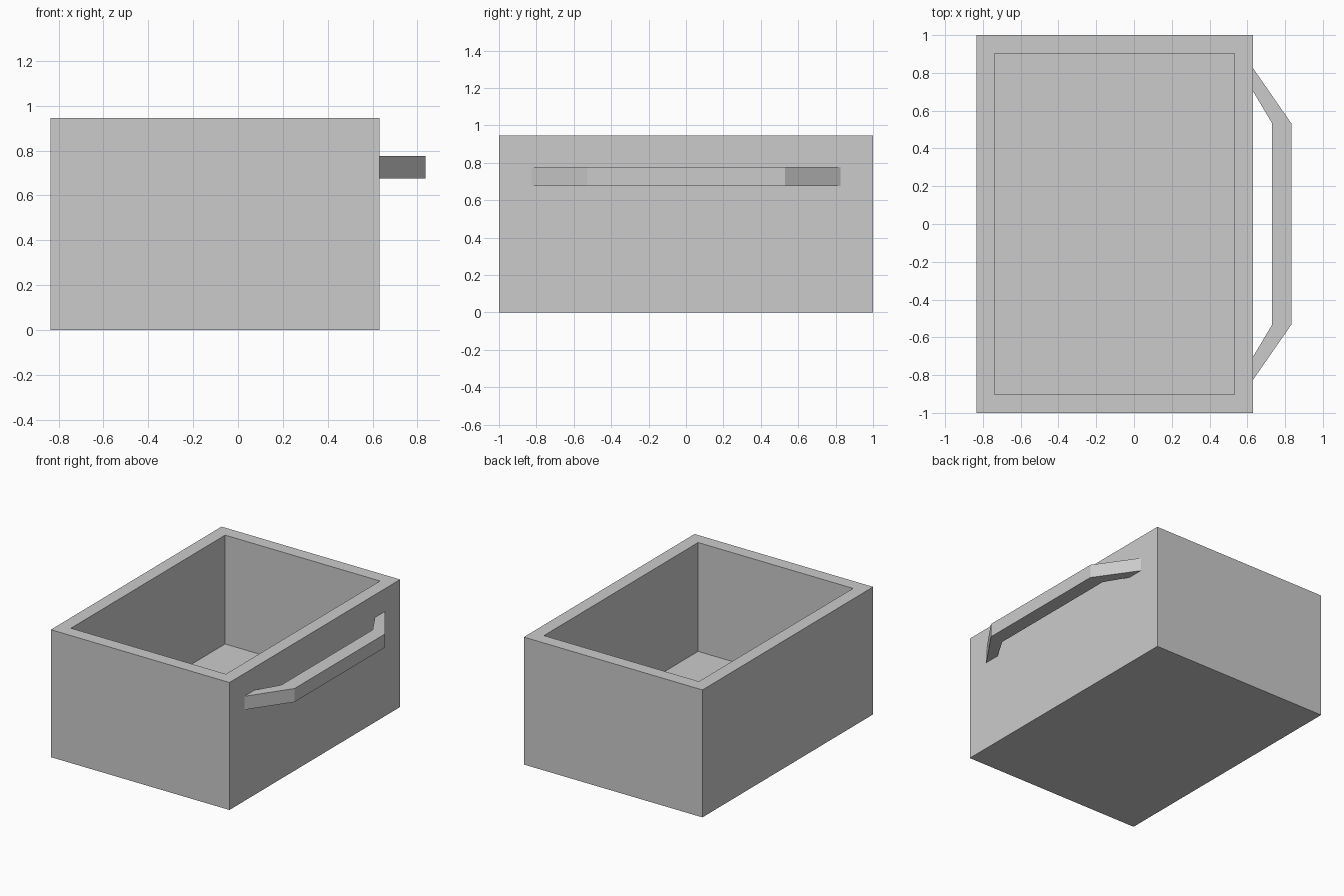
import bpy, bmesh

if "Cube" in bpy.data.objects:
    bpy.data.objects.remove(bpy.data.objects["Cube"])

X0, X1, Y, H = -0.835, 0.63, 1.0, 0.945   # outer box limits
WALL, FLOOR = 0.097, 0.138


def finish(name, bm):
    bmesh.ops.recalc_face_normals(bm, faces=bm.faces)
    mesh = bpy.data.meshes.new(name)
    bm.to_mesh(mesh)
    bm.free()
    obj = bpy.data.objects.new(name, mesh)
    bpy.context.collection.objects.link(obj)
    return obj


# Drawer box: inset the top face for the rim, then sink it to the floor
bm = bmesh.new()
bmesh.ops.create_cube(bm, size=1)
for v in bm.verts:
    v.co.x = X1 if v.co.x > 0 else X0
    v.co.y = Y if v.co.y > 0 else -Y
    v.co.z = H if v.co.z > 0 else 0
top = max(bm.faces, key=lambda f: f.calc_center_median().z)
bm.normal_update()
bmesh.ops.inset_region(bm, faces=[top], thickness=WALL, use_even_offset=True)
sunk = bmesh.ops.extrude_discrete_faces(bm, faces=[top])["faces"][0]
for v in sunk.verts:
    v.co.z = FLOOR
finish("drawer_box", bm)

# Handle: (outer, inner) sections mirrored in y, swept as a solid bar
Z0, Z1 = 0.676, 0.776
half = [((X1, 0.825), (X1, 0.703)), ((0.835, 0.53), (0.73, 0.535))]
sections = half + [tuple((x, -y) for x, y in s) for s in reversed(half)]
bm = bmesh.new()
rings = [[bm.verts.new((*p, z)) for p, z in
          ((o, Z0), (o, Z1), (i, Z1), (i, Z0))] for o, i in sections]
for a, b in zip(rings, rings[1:]):
    for k in range(4):
        n = (k + 1) % 4
        bm.faces.new((a[k], a[n], b[n], b[k]))
bm.faces.new(rings[0])
bm.faces.new(rings[-1])
finish("handle", bm)
